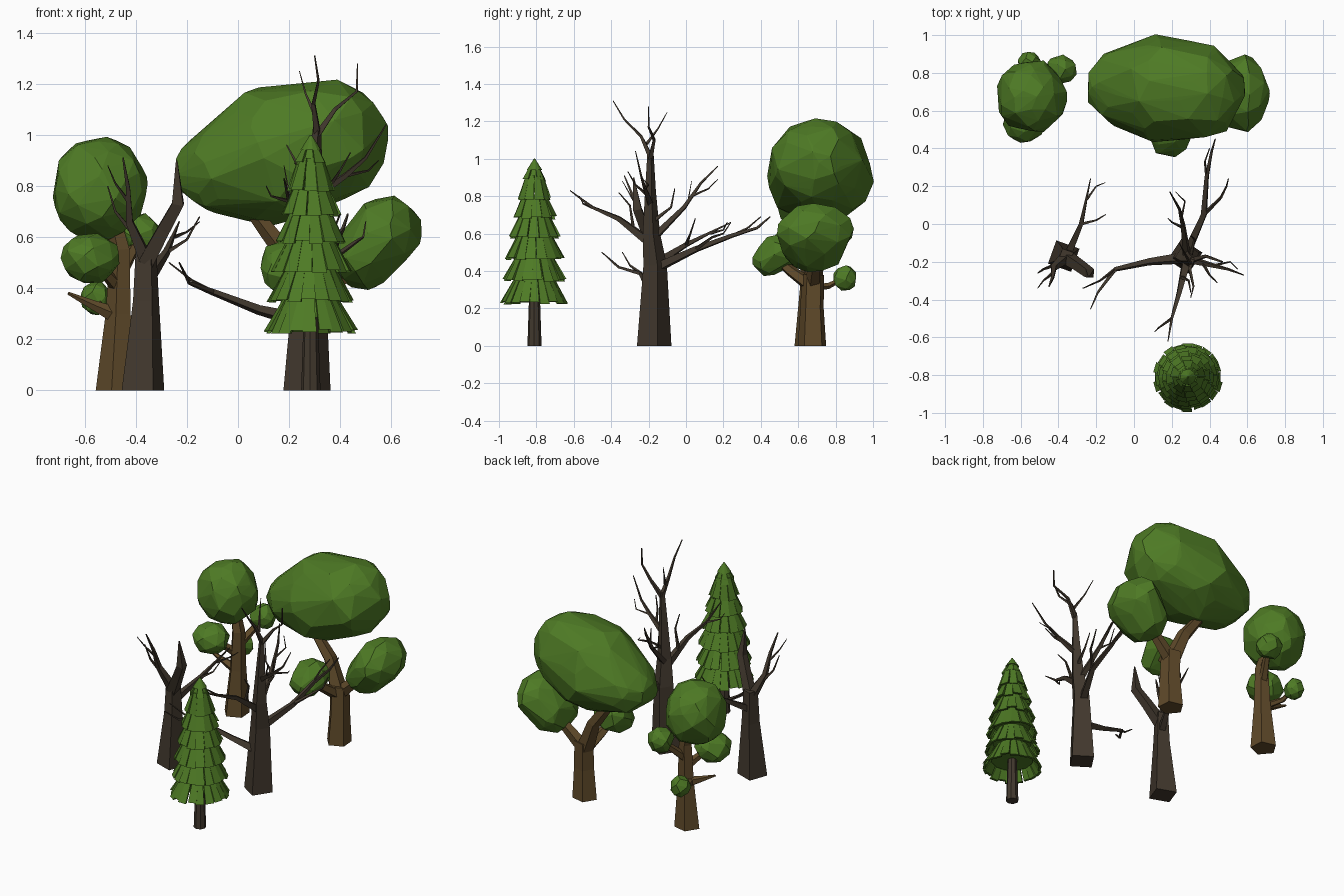
import bpy, bmesh, math, random
from mathutils import Vector

random.seed(4)


def material(name, rgb):
    m = bpy.data.materials.new(name)
    m.diffuse_color = (*rgb, 1)
    return m


LEAF = material("leaf green", (0.076, 0.195, 0.018))
BROWN = material("warm bark", (0.115, 0.068, 0.023))
DARK = material("dark bark", (0.054, 0.040, 0.027))


def finish(bm, name, mat):
    bmesh.ops.recalc_face_normals(bm, faces=bm.faces)
    me = bpy.data.meshes.new(name)
    bm.to_mesh(me)
    bm.free()
    me.materials.append(mat)
    ob = bpy.data.objects.new(name, me)
    bpy.context.collection.objects.link(ob)
    return ob


def tube(bm, pts, radii, sides=4, turn=0.7):
    """Faceted limb through pts; the ring frame is carried along the path."""
    pts = [Vector(p) for p in pts]
    u = Vector((math.cos(turn), math.sin(turn), 0))
    rings = []
    for i, p in enumerate(pts):
        t = (pts[min(i + 1, len(pts) - 1)] - pts[max(i - 1, 0)]).normalized()
        if p.z == 0:
            t = Vector((0, 0, 1))
        u = u - t * u.dot(t)
        if u.length < 0.1:
            u = t.orthogonal()
        u.normalize()
        v = t.cross(u)
        rings.append([bm.verts.new(p + radii[i] * (u * math.cos(a) + v * math.sin(a)))
                      for a in (math.tau * k / sides for k in range(sides))])
    for a, b in zip(rings, rings[1:]):
        for k in range(sides):
            j = (k + 1) % sides
            bm.faces.new((a[k], a[j], b[j], b[k]))
    bm.faces.new(rings[0][::-1])
    bm.faces.new(rings[-1])


def limbs(bm, items, sides=4, power=0.65):
    """items: (start radius, end radius, points); power < 1 thins early"""
    for r0, r1, pts in items:
        n = len(pts) - 1
        tube(bm, pts, [r0 + (r1 - r0) * (i / n) ** power for i in range(n + 1)], sides)


def blob(name, lobes, count):
    """Faceted foliage: hull of points scattered evenly over ellipsoid lobes."""
    bm = bmesh.new()
    for c, s in lobes:
        for i in range(count):
            z = 1 - 2 * (i + 0.5) / count
            a = i * 2.39996 + random.uniform(-0.35, 0.35)
            r = math.sqrt(1 - z * z)
            k = random.uniform(0.96, 1.05)
            d = (r * math.cos(a), r * math.sin(a), z)
            bm.verts.new([c[j] + k * s[j] * d[j] for j in range(3)])
    res = bmesh.ops.convex_hull(bm, input=bm.verts)
    junk = [v for v in res["geom_interior"] if isinstance(v, bmesh.types.BMVert)]
    bmesh.ops.delete(bm, geom=junk, context='VERTS')
    finish(bm, name, LEAF)


# --- large bare tree
bm = bmesh.new()
tube(bm, [(.27, -.17, 0), (.28, -.165, .43), (.29, -.185, .6), (.3, -.19, .82), (.31, -.19, 1.03)],
     [.094, .064, .047, .03, .017], 4, 0.2)
limbs(bm, [  # main limbs
    (.03, .004, [(.28, -.15, .42), (.37, .05, .515), (.385, .25, .59), (.41, .38, .63), (.43, .45, .69)]),
    (.024, .003, [(.28, -.17, .58), (.26, -.01, .74), (.24, .08, .87), (.19, .17, .96)]),
    (.03, .003, [(.28, -.19, .55), (.24, -.36, .68), (.2, -.5, .74), (.18, -.62, .83)]),
    (.032, .003, [(.26, -.18, .27), (.08, -.2, .315), (-.1, -.24, .385), (-.19, -.36, .42), (-.23, -.45, .5)]),
    (.022, .003, [(.3, -.19, .76), (.42, -.22, .84), (.5, -.24, .91), (.58, -.27, 1.04)]),
    (.017, .003, [(.31, -.19, 1.01), (.295, -.24, 1.12), (.315, -.33, 1.21), (.3, -.39, 1.31)]),
    (.017, .003, [(.31, -.19, 1.0), (.38, -.17, 1.1), (.465, -.2, 1.17), (.468, -.2, 1.28)]),
])
limbs(bm, [  # twigs
    (.012, .003, [(.37, .05, .515), (.46, .14, .58), (.49, .2, .6), (.5, .24, .66)]),
    (.009, .003, [(.385, .25, .59), (.375, .33, .63), (.4, .4, .69)]),
    (.008, .002, [(.25, .03, .8), (.27, .12, .84), (.22, .17, .89)]),
    (.009, .002, [(.26, -.02, .73), (.2, .01, .77), (.18, .03, .88)]),
    (.013, .003, [(.3, -.17, .67), (.32, -.08, .74), (.3, -.06, .84)]),
    (.009, .002, [(.2, -.5, .74), (.13, -.55, .76), (.11, -.57, .8)]),
    (.012, .003, [(.25, -.28, .62), (.29, -.3, .75), (.3, -.36, .82)]),
    (.01, .003, [(-.1, -.24, .385), (-.18, -.3, .43), (-.27, -.34, .5)]),
    (.01, .003, [(.36, -.2, .8), (.4, -.27, .86), (.44, -.31, .93)]),
    (.008, .002, [(.42, -.22, .84), (.51, -.2, .86), (.55, -.24, .9)]),
    (.01, .002, [(.3, -.21, 1.08), (.265, -.15, 1.16), (.24, -.1, 1.25)]),
])
finish(bm, "large_bare_tree", DARK)

# --- small bare tree
bm = bmesh.new()
tube(bm, [(-.372, -.17, 0), (-.36, -.17, .35), (-.36, -.17, .56)], [.092, .056, .044], 4, 0.44)
tube(bm, [(-.36, -.175, .5), (-.29, -.22, .63), (-.235, -.26, .73), (-.24, -.28, .9)],
     [.042, .035, .032, .004])
limbs(bm, [
    (.034, .004, [(-.36, -.175, .51), (-.425, -.23, .66), (-.43, -.28, .79), (-.45, -.33, .91)]),
    (.009, .002, [(-.43, -.26, .74), (-.48, -.3, .81), (-.51, -.34, .88)]),
    (.013, .003, [(-.4, -.21, .6), (-.48, -.24, .7), (-.51, -.26, .8)]),
    (.028, .003, [(-.35, -.16, .44), (-.28, 0, .54), (-.255, .12, .6), (-.23, .24, .66)]),
    (.011, .003, [(-.28, 0, .54), (-.2, .02, .59), (-.15, .05, .68)]),
    (.009, .002, [(-.25, .13, .6), (-.2, .2, .62), (-.15, .22, .66)]),
])
finish(bm, "small_bare_tree", DARK)

# --- large leafy tree
bm = bmesh.new()
tube(bm, [(.272, .675, 0), (.277, .675, .2), (.275, .68, .38)], [.08, .066, .062], 5)
limbs(bm, [
    (.056, .03, [(.27, .68, .33), (.19, .7, .53), (.06, .7, .7)]),
    (.045, .025, [(.28, .68, .33), (.4, .69, .44), (.5, .69, .54)]),
    (.04, .022, [(.27, .67, .32), (.23, .56, .4), (.2, .48, .47)]),
], 5, 1)
finish(bm, "large_leafy_trunk", BROWN)
blob("large_crown", [((-.06, .725, .86), (.19, .21, .17)), ((.15, .715, .92), (.27, .285, .27)),
                     ((.35, .7, .975), (.235, .245, .24))], 70)
blob("large_crown_side", [((.58, .69, .62), (.14, .2, .14)), ((.49, .68, .52), (.12, .17, .13))], 40)
blob("large_crown_front", [((.2, .5, .5), (.115, .11, .1)), ((.19, .44, .46), (.1, .09, .09))], 24)

# --- small leafy tree
bm = bmesh.new()
tube(bm, [(-.475, .66, 0), (-.465, .66, .3), (-.46, .66, .55), (-.5, .67, .72)],
     [.082, .053, .042, .03], 5)
limbs(bm, [
    (.036, .006, [(-.47, .66, .29), (-.56, .65, .33), (-.665, .64, .38)]),
    (.022, .012, [(-.5, .67, .31), (-.54, .76, .32), (-.55, .84, .36)]),
    (.03, .015, [(-.465, .66, .4), (-.52, .6, .46), (-.57, .55, .51)]),
    (.03, .015, [(-.46, .67, .46), (-.41, .76, .55), (-.38, .82, .61)]),
], 5, 1)
finish(bm, "small_leafy_trunk", BROWN)
blob("small_crown", [((-.545, .675, .79), (.188, .195, .203))], 75)
blob("small_crown_front", [((-.58, .545, .515), (.12, .115, .098))], 36)
blob("small_crown_side", [((-.385, .815, .61), (.085, .08, .083))], 28)
blob("small_crown_low", [((-.555, .85, .36), (.062, .068, .07))], 24)

# --- pine: trunk, then tiers of overlapping shingle-like boughs
PX, PY = .285, -.81
bm = bmesh.new()
tube(bm, [(PX, PY, 0), (PX, PY, .3), (PX, PY, .8)], [.038, .028, .01], 8)
finish(bm, "pine_trunk", DARK)

bm = bmesh.new()


def polar(r, a, z):
    return bm.verts.new((PX + r * math.cos(a), PY + r * math.sin(a), z))


def bough(a, rt, zt, rb, zb, half):
    """One wedge-shaped plate, narrow at the top and wide at the bottom."""
    th = .016
    o, i = [[polar(max(rt + dr, .002), a - half, zt), polar(max(rt + dr, .002), a + half, zt),
             polar(rb + dr, a + half, zb), polar(rb + dr, a - half, zb)] for dr in (0, -th)]
    bm.faces.new(o)
    bm.faces.new(i[::-1])
    for k in range(4):
        j = (k + 1) % 4
        bm.faces.new((o[j], o[k], i[k], i[j]))


TIERS = [(.225, .178), (.345, .166), (.46, .154), (.575, .135), (.68, .113), (.78, .088), (.88, .058)]
for t, (zb, rb) in enumerate(TIERS):
    zt = TIERS[t + 1][0] + .03 if t < 6 else 1.0
    rt = rb * .56 if t < 6 else .004
    n = 20 - 2 * t if t < 6 else 8
    # solid core behind the plates
    tube(bm, [(PX, PY, zb + .06), (PX, PY, zt)], [rb * .72, rt * .88], 12)
    for k in range(n):
        out = .006 * (k % 2) + random.uniform(-.005, .003)
        bough(math.tau * (k + .3 * t) / n + random.uniform(-.03, .03), rt, zt,
              rb + out, zb + random.uniform(-.004, .014), math.pi / n * .97)
finish(bm, "pine_boughs", LEAF)
